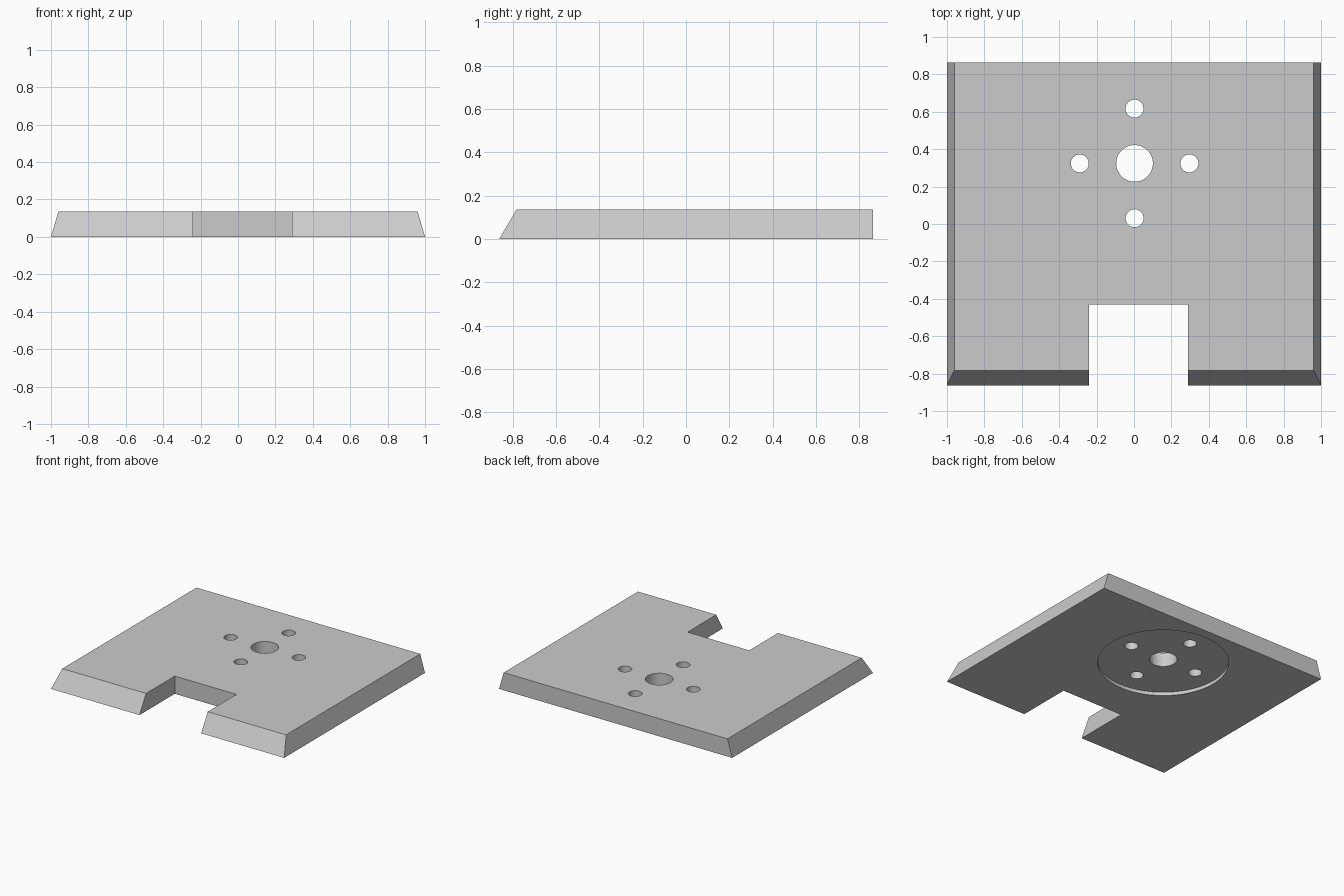
import bpy, bmesh, math

if "Cube" in bpy.data.objects:
    bpy.data.objects.remove(bpy.data.objects["Cube"])

HALF_X, HALF_Y, TOP = 1.0, 0.8625, 0.137
CX, CY = 0.003, 0.324          # centre of the hole pattern

grey = bpy.data.materials.new("plain_grey")
grey.diffuse_color = (0.6, 0.6, 0.6, 1)
grey.use_nodes = True
grey.node_tree.nodes["Principled BSDF"].inputs["Base Color"].default_value = grey.diffuse_color


def make_object(name, bm):
    bmesh.ops.recalc_face_normals(bm, faces=bm.faces)
    mesh = bpy.data.meshes.new(name)
    bm.to_mesh(mesh)
    bm.free()
    mesh.materials.append(grey)
    obj = bpy.data.objects.new(name, mesh)
    bpy.context.collection.objects.link(obj)
    return obj


def box(name, x0, x1, y0, y1, z0, z1):
    bm = bmesh.new()
    bmesh.ops.create_cube(bm, size=1)
    for v in bm.verts:
        v.co = (x1 if v.co.x > 0 else x0,
                y1 if v.co.y > 0 else y0,
                z1 if v.co.z > 0 else z0)
    return make_object(name, bm)


def cylinder(name, x, y, r, z0, z1, sides=64):
    bm = bmesh.new()
    bmesh.ops.create_cone(bm, cap_ends=True, segments=sides,
                          radius1=r, radius2=r, depth=z1 - z0)
    bmesh.ops.translate(bm, verts=bm.verts, vec=(x, y, (z0 + z1) / 2))
    return make_object(name, bm)


# Plate with sloping front and sides, upright back
plate = box("base_plate", -HALF_X, HALF_X, -HALF_Y, HALF_Y, 0, TOP)
for v in plate.data.vertices:
    if v.co.z > TOP / 2:
        v.co.x *= 0.96
        if v.co.y < 0:
            v.co.y = -0.782

# Front slot, shallow round recess underneath, and the through holes
cutters = [
    box("slot_cutter", -0.241, 0.288, -1.2, -0.43, -0.2, 0.4),
    cylinder("recess_cutter", CX, CY, 0.463, -0.2, 0.027, 96),
    cylinder("centre_hole_cutter", CX, CY, 0.098, -0.3, 0.4),
]
for i in range(4):
    a = i * math.pi / 2
    cutters.append(cylinder("bolt_hole_cutter", CX + 0.293 * math.cos(a),
                            CY + 0.293 * math.sin(a), 0.048, -0.3, 0.4, 48))

for cutter in cutters:
    mod = plate.modifiers.new(cutter.name, 'BOOLEAN')
    mod.operation = 'DIFFERENCE'
    mod.solver = 'EXACT'
    mod.object = cutter
    bpy.context.view_layer.objects.active = plate
    bpy.ops.object.modifier_apply(modifier=mod.name)
    bpy.data.objects.remove(cutter)

# Smooth hole walls, sharp plate edges
bpy.ops.object.select_all(action='DESELECT')
plate.select_set(True)
bpy.context.view_layer.objects.active = plate
bpy.ops.object.shade_smooth_by_angle(angle=math.radians(30))
